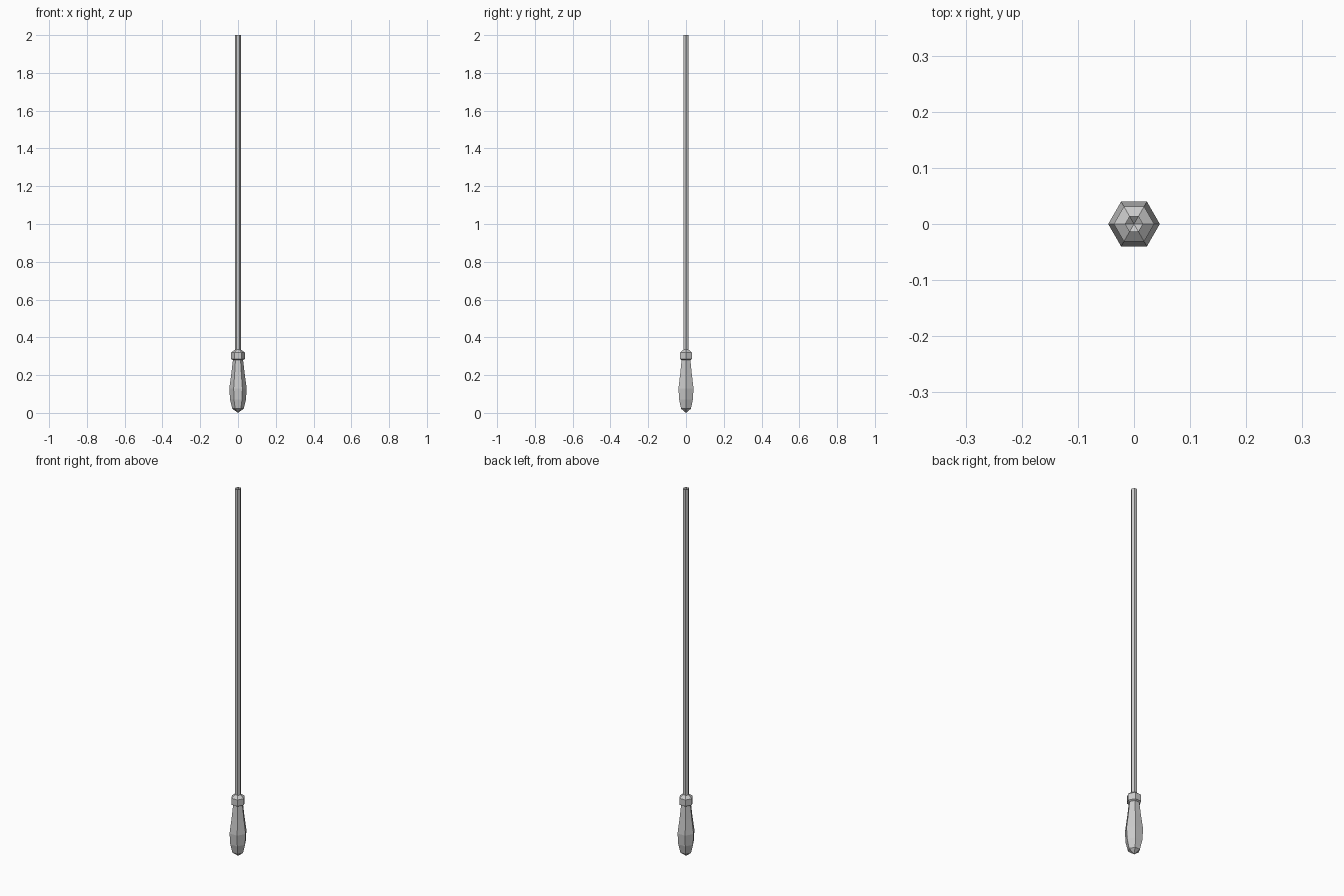
import bpy, bmesh, math

if "Cube" in bpy.data.objects:
    bpy.data.objects.remove(bpy.data.objects["Cube"])

SIDES = 6


def lathe(name, profile):
    """Spin (radius, z) points into a six-sided faceted shell."""
    bm = bmesh.new()
    rings = []
    for r, z in profile:
        if r == 0:
            rings.append([bm.verts.new((0, 0, z))] * SIDES)
        else:
            rings.append([bm.verts.new((r * math.cos(math.tau * i / SIDES),
                                        r * math.sin(math.tau * i / SIDES), z))
                          for i in range(SIDES)])
    for low, high in zip(rings, rings[1:]):
        for i in range(SIDES):
            j = (i + 1) % SIDES
            bm.faces.new(list(dict.fromkeys((low[i], low[j], high[j], high[i]))))
    mesh = bpy.data.meshes.new(name)
    bm.to_mesh(mesh)
    bm.free()
    obj = bpy.data.objects.new(name, mesh)
    bpy.context.collection.objects.link(obj)
    return obj


# Bulging grip with a pointed butt
lathe("handle", [(0, 0), (0.03, 0.022), (0.042, 0.07), (0.046, 0.13),
                 (0.035, 0.21), (0.027, 0.28)])
# Collar with sloped top
lathe("collar", [(0.027, 0.28), (0.036, 0.285), (0.036, 0.32), (0.0155, 0.335)])
# Long hollow shaft, open at the top
lathe("shaft", [(0.0155, 0.335), (0.0155, 2.0)])
